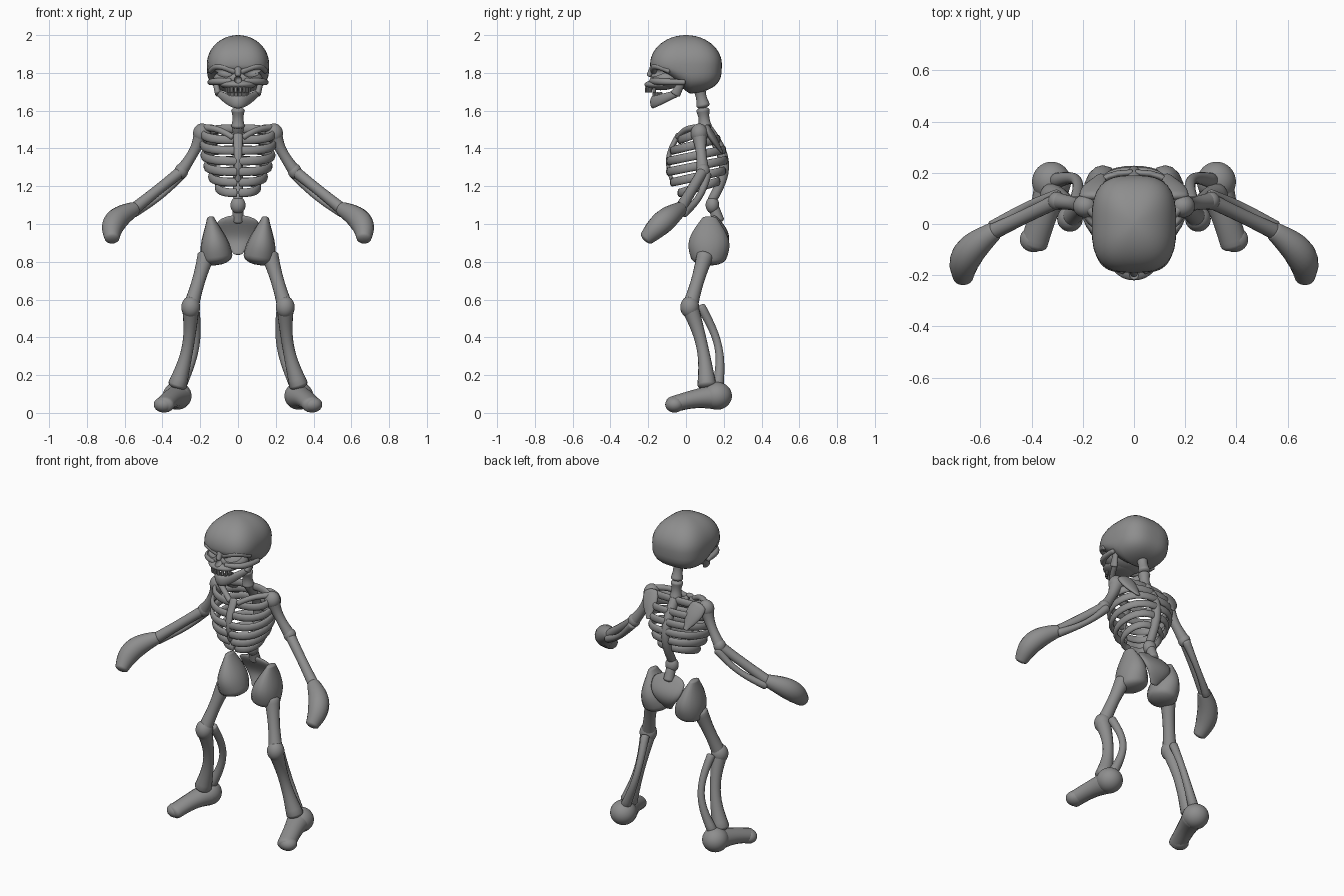
import bpy, bmesh, math
from mathutils import Vector, Matrix

if "Cube" in bpy.data.objects:
    bpy.data.objects.remove(bpy.data.objects["Cube"])

SHADE = .27
GREY = (SHADE, SHADE, SHADE, 1)
mat = bpy.data.materials.new("bone_grey")
mat.use_nodes = True
mat.diffuse_color = GREY
mat.node_tree.nodes["Principled BSDF"].inputs["Base Color"].default_value = GREY

SIDES, STEPS = 16, 14
ACROSS, UP = Vector((0, 1, 0)), Vector((0, 0, 1))
STRAIGHT = Vector((0, 0, 0))


def finish(name, bm, smooth=True):
    bmesh.ops.recalc_face_normals(bm, faces=bm.faces)
    for face in bm.faces:
        face.smooth = smooth
    mesh = bpy.data.meshes.new(name)
    bm.to_mesh(mesh)
    bm.free()
    mesh.materials.append(mat)
    obj = bpy.data.objects.new(name, mesh)
    bpy.context.collection.objects.link(obj)
    return obj


def tube(name, samples, hint):
    """Round-ended loft through (centre, radius, flatness along hint)."""
    rings = []
    last = len(samples) - 1
    for i, (centre, radius, flat) in enumerate(samples):
        before, after = samples[max(i - 1, 0)][0], samples[min(i + 1, last)][0]
        along = (after - before).normalized()
        side = along.cross(hint).normalized()
        rings.append((centre, radius, flat, side, side.cross(along), along))

    def dome(ring, direction):
        centre, radius, flat, side, normal, along = ring
        angles = [math.pi / 2 * k / 5 for k in range(1, 5)]
        return [(centre + along * direction * radius / 2 * math.sin(a),
                 radius * math.cos(a), flat, side, normal, along) for a in angles]

    rings = dome(rings[0], -1)[::-1] + rings + dome(rings[-1], 1)
    bm = bmesh.new()
    loops = []
    for centre, radius, flat, side, normal, along in rings:
        angles = [math.tau * k / SIDES for k in range(SIDES)]
        loops.append([bm.verts.new(centre + radius * (side * math.cos(a) + normal * flat * math.sin(a)))
                      for a in angles])
    for low, high in zip(loops, loops[1:]):
        for k in range(SIDES):
            bm.faces.new((low[k - 1], low[k], high[k], high[k - 1]))
    bm.faces.new(loops[0])
    bm.faces.new(loops[-1])
    return finish(name, bm)


def bone(name, start, end, radii, bow=STRAIGHT, swell=0, flats=(1, 1), hint=ACROSS):
    """Bone between two points: bowed by a vector, swollen or waisted midway."""
    start, end, bow = Vector(start), Vector(end), Vector(bow)
    samples = []
    for k in range(STEPS + 1):
        t = k / STEPS
        arch = math.sin(math.pi * t)
        radius = radii[0] + (radii[1] - radii[0]) * t
        flat = flats[0] + (flats[1] - flats[0]) * t
        samples.append((start.lerp(end, t) + bow * arch, radius * (1 + swell * arch), flat))
    tube(name, samples, hint)


def mirrored(point, s):
    return Vector((point[0] * s, point[1], point[2]))


def pair(name, start, end, radii, bow=STRAIGHT, **options):
    for prefix, s in (("left_", 1), ("right_", -1)):
        bone(prefix + name, mirrored(start, s), mirrored(end, s), radii,
             mirrored(bow, s), **options)


def ellipsoid(name, centre, radii, shape=None, tilt=0):
    bm = bmesh.new()
    bmesh.ops.create_uvsphere(bm, u_segments=40, v_segments=24, radius=1)
    for vert in bm.verts:
        if shape:
            shape(vert.co)
        vert.co = Vector([a * b for a, b in zip(vert.co, radii)])
    place = Matrix.Translation(centre) @ Matrix.Rotation(tilt, 4, 'Y')
    bmesh.ops.transform(bm, verts=bm.verts, matrix=place)
    return finish(name, bm)


def knob_pair(name, centre, radii):
    for prefix, s in (("left_", 1), ("right_", -1)):
        ellipsoid(prefix + name, mirrored(centre, s), radii)


def cut(target, cutter):
    cutter.hide_render = True
    mod = target.modifiers.new("hollow", 'BOOLEAN')
    mod.operation, mod.object, mod.solver = 'DIFFERENCE', cutter, 'EXACT'
    bpy.context.view_layer.objects.active = target
    bpy.ops.object.modifier_apply(modifier=mod.name)
    bpy.data.objects.remove(cutter)


# Skull: dome with a boxy plan, full below, its underside rising towards the face
def dome_shape(co):
    box = (abs(co.x) ** 3 + abs(co.y) ** 3) ** (1 / 3)
    if box > 0:
        scale = math.hypot(co.x, co.y) / box
        co.x, co.y = co.x * scale, co.y * scale
    if co.z < 0:
        rise = .65 * min(1, max(0, .1 - co.y) / .7)
        co.z = -(1 - rise) * abs(co.z) ** .6


cranium = ellipsoid("cranium", (0, 0, 1.845), (.165, .19, .155), dome_shape)
face = ellipsoid("face", (0, -.1, 1.77), (.13, .09, .055))
upper_jaw = ellipsoid("upper_jaw", (0, -.135, 1.738), (.095, .085, .03))

# Eye sockets and nose hole
for part in (cranium, face):
    for s in (1, -1):
        cut(part, ellipsoid("eye_cutter", (.082 * s, -.18, 1.808), (.055, .08, .028), tilt=-.2 * s))
for part in (face, upper_jaw):
    cut(part, ellipsoid("nose_cutter", (0, -.2, 1.765), (.02, .04, .02)))
for part in (cranium, face, upper_jaw):
    bpy.ops.object.select_all(action='DESELECT')
    part.select_set(True)
    bpy.context.view_layer.objects.active = part
    bpy.ops.object.shade_smooth_by_angle(angle=.7)

# Brow, cheeks and nose
pair("brow", (.02, -.17, 1.808), (.145, -.09, 1.81), (.017, .014), (.02, -.03, .025), hint=UP)
pair("cheekbone", (.04, -.18, 1.757), (.148, -.01, 1.75), (.016, .014), (.03, -.03, 0),
     swell=.2, hint=UP)
bone("nose_bridge", (0, -.175, 1.82), (0, -.195, 1.787), (.02, .014))

# Lower jaw: tapering arch, deepest at the chin, with an upright branch on each side
pair("jaw_branch", (.12, -.02, 1.75), (.105, -.055, 1.69), (.014, .017), flats=(1.2, 1.6))
arch = []
for k in range(-STEPS, STEPS + 1):
    t = k / STEPS
    front = math.cos(t * math.pi / 2)
    centre = Vector((.1 * t, -.05 - .125 * front, 1.69 - .045 * front))
    arch.append((centre, .015, 1.2 + front))
tube("lower_jaw", arch, UP)


# Teeth in curved rows
def teeth(name, z, y, radius, height, count=8):
    bm = bmesh.new()
    for k in range(count):
        a = math.radians(140) * (k / (count - 1) - .5)
        place = Matrix.Translation((radius * math.sin(a), y - radius * math.cos(a), z))
        turn = Matrix.Rotation(a, 4, 'Z') @ Matrix.Diagonal((.017, .012, height, 1))
        bmesh.ops.create_cube(bm, size=1, matrix=place @ turn)
    bmesh.ops.bevel(bm, geom=bm.edges[:], offset=.003, segments=1, affect='EDGES')
    finish(name, bm, smooth=False)


teeth("upper_teeth", 1.71, -.145, .066, .03)
teeth("lower_teeth", 1.685, -.115, .056, .025)

# Neck and spine
bone("upper_neck", (0, .07, 1.72), (0, .09, 1.63), (.035, .036), swell=-.2)
bone("lower_neck", (0, .09, 1.6), (0, .1, 1.52), (.036, .036), swell=-.2)
bone("spine", (0, .1, 1.52), (0, .14, 1.13), (.03, .025), bow=(0, .08, 0))
ellipsoid("waist_joint", (0, .14, 1.1), (.04, .036, .045))
bone("lower_spine", (0, .15, 1.08), (0, .17, 1.02), (.028, .032))

# Rib cage: widest and deepest in the middle, each rib sloping down to the front
for i in range(6):
    width = .18 - .005 * (i - 1) ** 2
    front = -.095 + .01 * (i - 2.5) ** 2
    back = .21 - .01 * (i - 3) ** 2
    for prefix, s in (("left", 1), ("right", -1)):
        samples = []
        for k in range(STEPS + 1):
            a = math.pi * k / STEPS
            centre = Vector((s * (.01 + width * abs(math.sin(a)) ** .8),
                             (front + back) / 2 + (back - front) / 2 * math.cos(a),
                             1.475 - .056 * i + .03 * math.cos(a)))
            samples.append((centre, .013, 1.75))
        tube(f"{prefix}_rib_{i + 1}", samples, UP)
bone("breastbone", (0, -.04, 1.47), (0, -.075, 1.23), (.025, .016), (0, -.035, 0), flats=(.6, .6))

# Joints on the left side
shoulder, elbow, wrist = Vector((.19, .07, 1.48)), Vector((.3, .09, 1.28)), Vector((.55, -.03, 1.08))
hip, knee, ankle = Vector((.17, .1, .83)), Vector((.25, .02, .56)), Vector((.32, .11, .15))

# Shoulders and arms with mitten hands
pair("collarbone", (.03, -.04, 1.46), shoulder + UP * .03, (.016, .018), (0, -.01, .015), hint=UP)
pair("shoulder_blade", (.165, .115, 1.5), (.13, .19, 1.38), (.05, .015), swell=.4, flats=(.35, .4))
knob_pair("shoulder_knob", shoulder, (.048, .045, .052))
pair("upper_arm", shoulder, elbow, (.045, .034), (-.01, 0, 0), swell=-.3)
knob_pair("elbow_knob", elbow, (.036, .036, .04))
pair("outer_forearm", elbow, wrist, (.03, .032), swell=-.1)
behind = Vector((0, .02, -.02))
pair("inner_forearm", elbow + behind, wrist + behind, (.025, .025), (-.01, .02, -.015), swell=-.3)
pair("hand", wrist, (.667, -.207, .927), (.038, .04), (.04, 0, .01), swell=.55)

# Pelvis
pair("hip", (.145, .125, 1.03), (.112, .12, .823), (.02, .083), swell=.25, flats=(2, 1.15))
bone("sacrum", (0, .175, 1), (0, .18, .85), (.11, .03), (0, .03, 0), swell=.25, flats=(.16, .3))

# Legs and feet
pair("thigh_bone", hip, knee, (.045, .042), swell=-.2)
knob_pair("knee_knob", knee, (.05, .05, .058))
pair("shin_bone", knee, ankle, (.046, .05), (-.02, .02, 0), swell=-.35)
calf = Vector((-.02, .06, 0))
pair("calf_bone", knee + calf, ankle + calf, (.025, .03), (-.04, .045, 0), swell=-.25)
knob_pair("heel", (.322, .165, .09), (.076, .078, .073))
pair("foot", (.32, .15, .085), (.39, -.075, .043), (.07, .053), (0, 0, .008),
     swell=-.1, flats=(.95, .8), hint=UP)
knob_pair("toes", (.392, -.06, .044), (.054, .05, .042))
